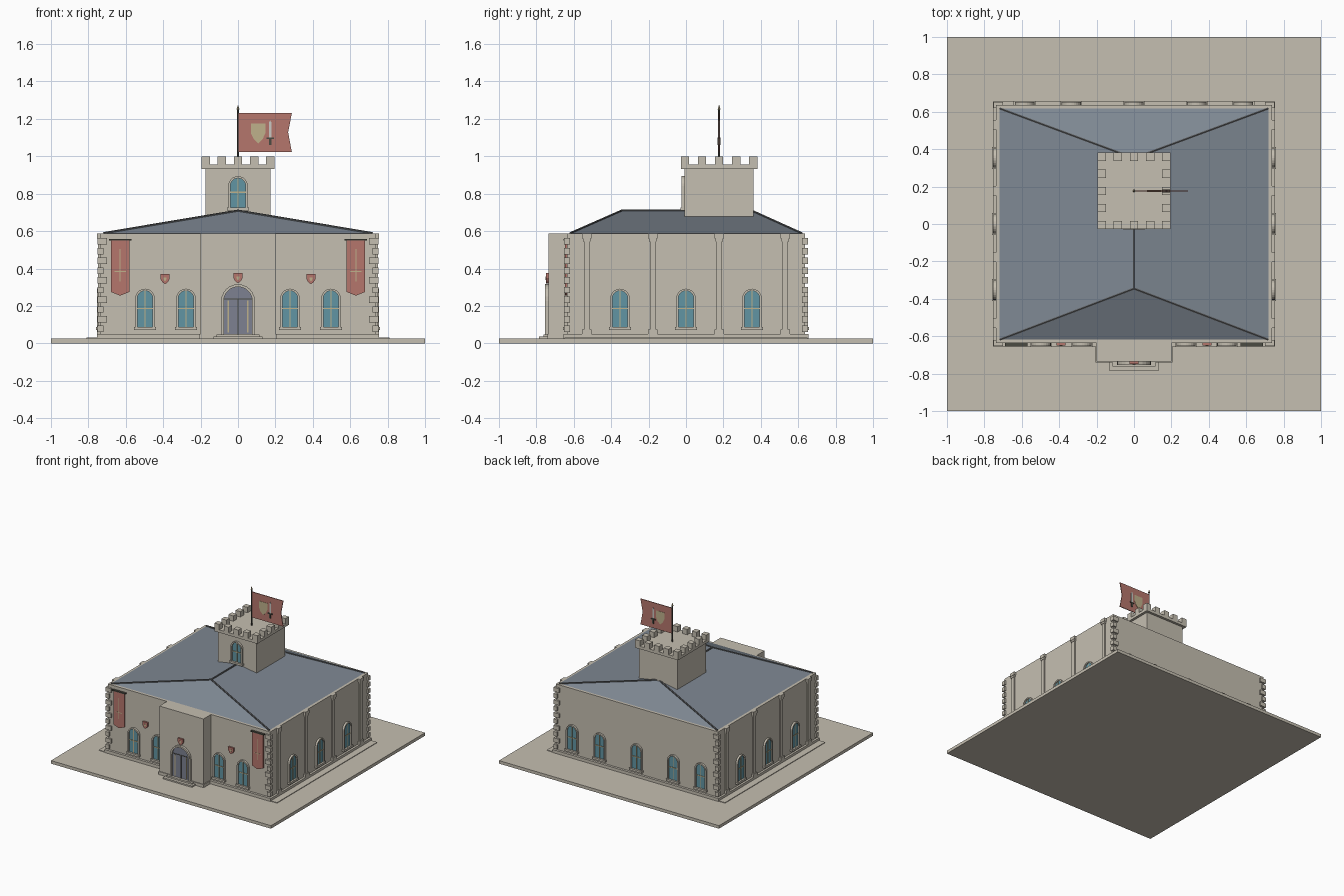
import bpy, bmesh, math
from mathutils import Matrix, Vector

cube = bpy.data.objects.get("Cube")
if cube:
    bpy.data.objects.remove(cube, do_unlink=True)


def material(name, rgb):
    m = bpy.data.materials.new(name)
    m.use_nodes = True
    m.diffuse_color = (*rgb, 1)
    for n in m.node_tree.nodes:
        if n.type == 'BSDF_PRINCIPLED':
            n.inputs["Base Color"].default_value = (*rgb, 1)
    return m


stone = material("pale stone", (.56, .52, .44))
slate = material("slate roof", (.21, .245, .29))
ridge = material("ridge grey", (.11, .115, .12))
glass = material("blue glass", (.12, .30, .37))
wood = material("grey door", (.205, .22, .285))
red = material("faded red", (.46, .18, .15))
cream = material("cream", (.52, .44, .26))
silver = material("silver", (.58, .58, .55))
metal = material("dark metal", (.07, .07, .055))


def finish(name, bm, mat):
    bmesh.ops.recalc_face_normals(bm, faces=bm.faces)
    me = bpy.data.meshes.new(name)
    bm.to_mesh(me)
    bm.free()
    me.materials.append(mat)
    ob = bpy.data.objects.new(name, me)
    bpy.context.scene.collection.objects.link(ob)
    return ob


def box(name, mat, x, y, z):
    """Box from (min, max) ranges."""
    bm = bmesh.new()
    size = [r[1] - r[0] for r in (x, y, z)]
    mid = [sum(r) / 2 for r in (x, y, z)]
    bmesh.ops.create_cube(bm, size=1, matrix=Matrix.Translation(mid) @ Matrix.Diagonal((*size, 1)))
    return finish(name, bm, mat)


def facing(side, dist, u=0, z=0):
    """Frame on a wall: local x along it, z up, -y outward; side 0 front, 1 right, 2 back, 3 left."""
    return Matrix.Rotation(side * math.pi / 2, 4, 'Z') @ Matrix.Translation((u, -dist, z))


def plate(name, mat, frame, pts, depth, back=0.0):
    """Outline extruded outward from a wall frame."""
    bm = bmesh.new()
    f = bm.faces.new([bm.verts.new((u, back, v)) for u, v in pts])
    new = bmesh.ops.extrude_face_region(bm, geom=[f])["geom"]
    bmesh.ops.translate(bm, vec=(0, -depth - back, 0), verts=[g for g in new if isinstance(g, bmesh.types.BMVert)])
    bm.transform(frame)
    return finish(name, bm, mat)


def rect(u0, u1, v0, v1):
    return [(u0, v0), (u1, v0), (u1, v1), (u0, v1)]


def arch(r, height):
    """Round-headed outline of half width r."""
    top = [(r * math.cos(math.pi * i / 12), height - r + r * math.sin(math.pi * i / 12)) for i in range(13)]
    return [(r, 0)] + top + [(-r, 0)]


def shield(w, h):
    return [(-w, h), (w, h), (w, 0), (w * .6, -h * .6), (0, -h), (-w * .6, -h * .6), (-w, 0)]


def rod(name, mat, a, b, r0, r1=None, sides=6):
    a, b = Vector(a), Vector(b)
    bm = bmesh.new()
    turn = (b - a).to_track_quat('Z', 'Y').to_matrix().to_4x4()
    bmesh.ops.create_cone(bm, cap_ends=True, segments=sides, radius1=r0, radius2=r0 if r1 is None else r1,
                          depth=(b - a).length, matrix=Matrix.Translation((a + b) / 2) @ turn)
    return finish(name, bm, mat)


def arched_opening(name, frame, r, height, rim, fill, depth):
    plate(name + "_surround", stone, frame, arch(r, height) + arch(r - rim, height - rim)[::-1], depth)
    plate(name + "_panel", fill, frame, arch(r - rim, height - rim), .006)


def window(name, frame, height=.21):
    arched_opening(name, frame, .052, height, .011, glass, .016)
    plate(name + "_sill", stone, frame, rect(-.058, .058, -.012, .004), .022)
    plate(name + "_mullion", cream, frame, rect(-.003, .003, 0, height - .012), .01)
    plate(name + "_crossbar", cream, frame, rect(-.04, .04, height * .48, height * .48 + .006), .01)


# Ground and main block
HX, HY, TOP = .738, .636, .586
box("ground_slab", stone, (-1, 1), (-1, 1), (0, .025))
box("pavement", stone, (-.81, .81), (-.65, .65), (.02, .03))
box("plinth", stone, (-.755, .755), (-.655, .655), (.025, .05))
box("walls", stone, (-HX, HX), (-HY, HY), (.05, TOP))

# Hipped roof with ridge caps
eaves = [Vector((x, y, TOP + .002)) for x in (-.718, .718) for y in (-.618, .618)]
ends = [Vector((0, y, .708)) for y in (-.345, .352)]
bm = bmesh.new()
for p in eaves + ends:
    bm.verts.new(p)
bmesh.ops.convex_hull(bm, input=bm.verts)
bmesh.ops.dissolve_limit(bm, angle_limit=.01, verts=bm.verts, edges=bm.edges)
finish("roof", bm, slate)
for i, p in enumerate(eaves):
    rod("hip_cap", ridge, p, ends[i % 2], .007)
rod("ridge_cap", ridge, *ends, .007)

# Porch, steps and door
box("porch", stone, (-.2, .2), (-.735, -.6), (.025, TOP))
box("porch_plinth", stone, (-.206, .206), (-.741, -.6), (.025, .05))
box("lower_step", stone, (-.132, .132), (-.786, -.7), (.025, .036))
box("upper_step", stone, (-.115, .115), (-.762, -.7), (.036, .048))
door = facing(0, .735, 0, .048)
arched_opening("door", door, .09, .268, .014, wood, .018)
plate("door_seam", metal, door, rect(-.003, .003, 0, .19), .009)
plate("door_transom", metal, door, rect(-.075, .075, .186, .191), .009)
for u in (-.052, .052):
    plate("door_strip", cream, door, rect(u - .003, u + .003, .01, .18), .009)

# Wall windows
for u in (-.497, -.278, .278, .497):
    window("front_window", facing(0, HY, u, .082))
for u in (-.585, -.335, 0, .335, .585):
    window("back_window", facing(2, HY, u, .082))
for side in (1, 3):
    for u in (-.353, 0, .353):
        window("side_window", facing(side, HX, u, .082))
    # Side pilasters with base and capital
    for u in (-.53, -.177, .177, .53):
        f = facing(side, HX, u)
        plate("pilaster_shaft", stone, f, rect(-.016, .016, .05, TOP), .01)
        plate("pilaster_base", stone, f, rect(-.025, .025, .05, .075), .017)
        plate("pilaster_neck", stone, f, rect(-.02, .02, .545, .56), .014)
        plate("pilaster_capital", stone, f, rect(-.025, .025, .56, TOP), .017)

# Corner blocks, alternately long and short
for side in (0, 2):
    for s in (-1, 1):
        for i in range(10):
            z = .06 + i * .052
            inner = .7 if i % 2 else .718
            plate("corner_block", stone, facing(side, HY), rect(s * inner, s * .75, z, z + .034), .015, .015)

# Hanging banners and wall shields
for s in (-1, 1):
    f = facing(0, HY, s * .63)
    plate("banner", red, f, [(-.05, .55), (.05, .55), (.05, .275), (0, .255), (-.05, .275)], .012)
    plate("banner_rod", metal, f, rect(-.06, .06, .55, .559), .018)
    plate("banner_blade", cream, f, rect(-.003, .003, .33, .505), .014)
    plate("banner_guard", cream, f, rect(-.03, .03, .382, .387), .014)
for u, dist, z in ((-.39, HY, .343), (.39, HY, .343), (0, .735, .348)):
    f = facing(0, dist, u, z)
    plate("wall_shield", red, f, shield(.024, .027), .014)
    plate("shield_mark", cream, f, shield(.008, .01), .016)

# Tower with battlements
TY = .177
box("tower", stone, (-.175, .175), (-.008, .362), (.6, .94))
box("tower_crown", stone, (-.195, .195), (TY - .205, TY + .205), (.932, .955))
for i in range(5):
    for j in range(5):
        if i in (0, 4) or j in (0, 4):
            x, y = (i - 2) * .0865, TY + (j - 2) * .0915
            box("merlon", stone, (x - .022, x + .022), (y - .022, y + .022), (.955, .999))
window("tower_window", facing(0, .008, 0, .722), .172)

# Flagpole and swallow-tailed flag
rod("flagpole", metal, (0, TY, .95), (0, TY, 1.25), .005, sides=10)
rod("flagpole_tip", cream, (0, TY, 1.25), (0, TY, 1.277), .008, 0, 8)
cloth = [(0, 1.022), (.288, 1.022), (.268, 1.128), (.288, 1.232), (0, 1.232)]
plate("flag", red, facing(0, -TY), cloth, .003, .003)
emblem = facing(0, -TY, .108, 1.122)
plate("flag_shield", cream, emblem, shield(.038, .053), .005, .005)
sword = facing(0, -TY, .172, 1.1)
plate("flag_blade", silver, sword, [(-.007, 0), (.007, 0), (.007, .08), (0, .092), (-.007, .08)], .005, .005)
plate("flag_guard", metal, sword, rect(-.02, .02, -.008, .001), .008, .008)
plate("flag_hilt", metal, sword, rect(-.007, .007, -.04, -.008), .008, .008)
